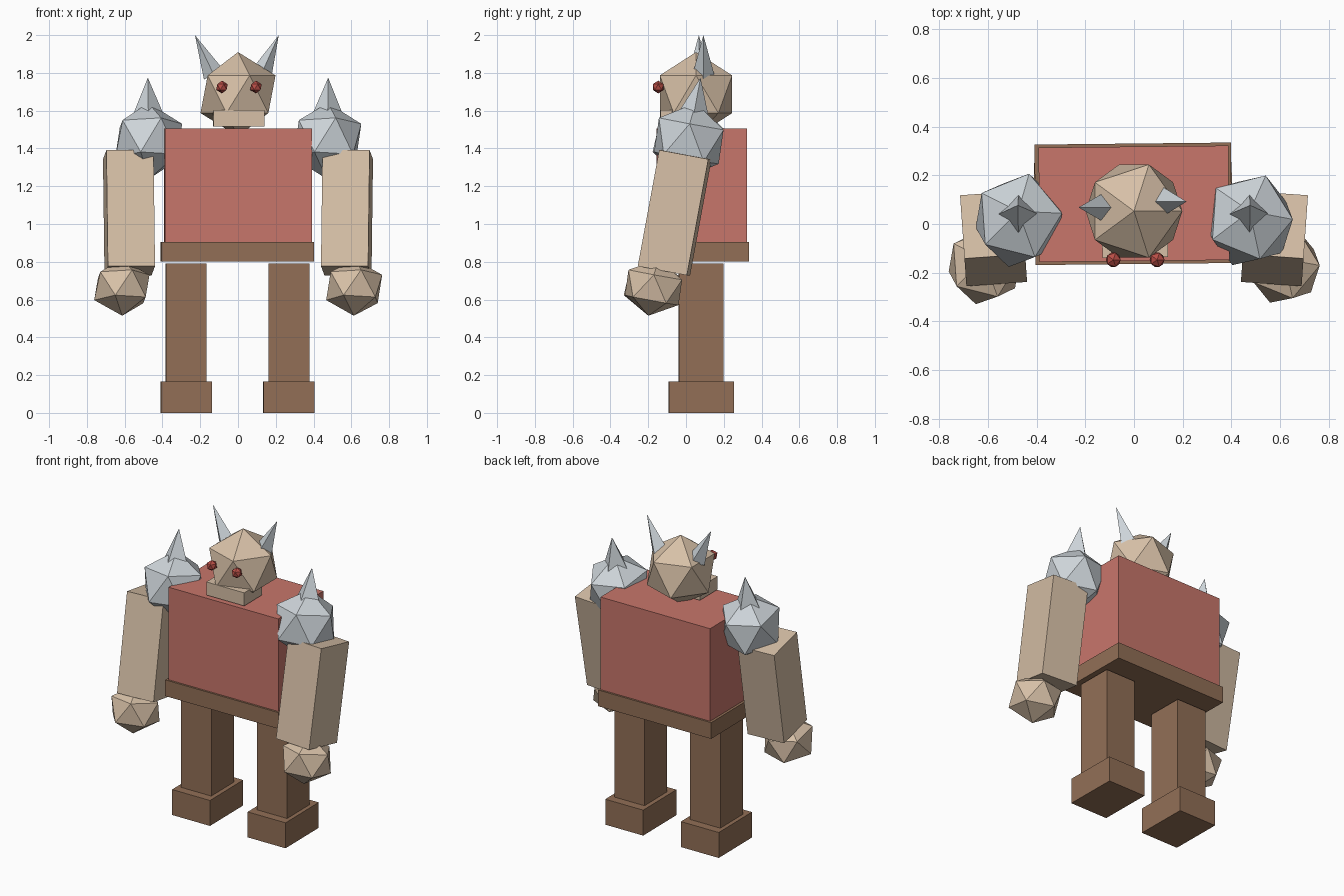
import bpy, math
from mathutils import Vector, Euler

cube = bpy.data.objects.get("Cube")
if cube:
    bpy.data.objects.remove(cube, do_unlink=True)


def material(name, *srgb):
    lin = [((c / 255 + 0.055) / 1.055) ** 2.4 for c in srgb] + [1.0]
    m = bpy.data.materials.new(name)
    m.use_nodes = True
    m.diffuse_color = lin
    m.node_tree.nodes["Principled BSDF"].inputs["Base Color"].default_value = lin
    return m


SKIN = material("tan_skin", 215, 192, 167)
RED = material("red_cloth", 200, 118, 107)
BROWN = material("brown_leather", 146, 111, 86)
STEEL = material("pale_steel", 206, 213, 218)
EYE = material("eye_red", 184, 78, 70)


def finish(name, mat):
    ob = bpy.context.object
    ob.name = name
    ob.data.materials.append(mat)
    return ob


def box(name, mat, loc, size, rot=(0, 0, 0)):
    bpy.ops.mesh.primitive_cube_add(size=1, location=loc, rotation=rot)
    bpy.context.object.scale = size
    return finish(name, mat)


def ball(name, mat, loc, size, rot=(0, 0, 0)):
    bpy.ops.mesh.primitive_ico_sphere_add(subdivisions=1, radius=1, location=loc, rotation=rot)
    bpy.context.object.scale = size
    return finish(name, mat)


def spike(name, mat, base, tip, radius):
    # four-sided cone running from base to tip
    base, tip = Vector(base), Vector(tip)
    axis = tip - base
    bpy.ops.mesh.primitive_cone_add(vertices=4, radius1=radius, radius2=0, depth=axis.length,
                                    location=(base + tip) / 2)
    ob = bpy.context.object
    ob.rotation_euler = Vector((0, 0, 1)).rotation_difference(axis).to_euler()
    return finish(name, mat)


# Torso and belt
turn = (0, 0, math.radians(0.6))
box("torso", RED, (0, 0.083, 1.203), (0.78, 0.47, 0.605), turn)
box("belt", BROWN, (-0.003, 0.083, 0.853), (0.807, 0.495, 0.105), turn)

# Head, jaw
ball("head", SKIN, (0, 0.053, 1.687), (0.222, 0.225, 0.223))
box("jaw", SKIN, (0.004, -0.045, 1.56), (0.27, 0.185, 0.085), turn)

tilt = math.radians(-10.5)
for side, s in (("left", 1), ("right", -1)):
    # Legs and feet
    box(side + "_leg", BROWN, (s * 0.272 - 0.003, 0.08, 0.475), (0.215, 0.235, 0.63), turn)
    box(side + "_foot", BROWN, (s * 0.271 - 0.003, 0.08, 0.0825), (0.27, 0.345, 0.165), turn)

    # Arms swing forward, with a slight outward turn
    swing = Euler((tilt, 0, math.radians(-4 * s)))
    box(side + "_arm", SKIN, (s * 0.577, -0.06, 1.06), (0.25, 0.265, 0.625), swing)
    ball(side + "_fist", SKIN, (s * 0.615, -0.172, 0.664), (0.165, 0.17, 0.152), swing)

    # Spiked shoulder guards
    centre = Vector((s * 0.473, 0.015, 1.44))
    ball(side + "_shoulder", STEEL, centre, (0.2, 0.205, 0.205), swing)
    up = swing.to_matrix() @ Vector((0, 0, 1))
    spike(side + "_shoulder_spike", STEEL, centre + up * 0.12, centre + up * 0.34, 0.09)

    # Horns and eyes
    y = 0.08 + s * 0.012
    spike(side + "_horn", STEEL, (s * 0.125 - 0.003, y, 1.79), (s * 0.222 - 0.006, y, 2.0), 0.058)
    ball(side + "_eye", EYE, (s * 0.09 + 0.005, -0.147, 1.725), (0.034, 0.034, 0.034))
